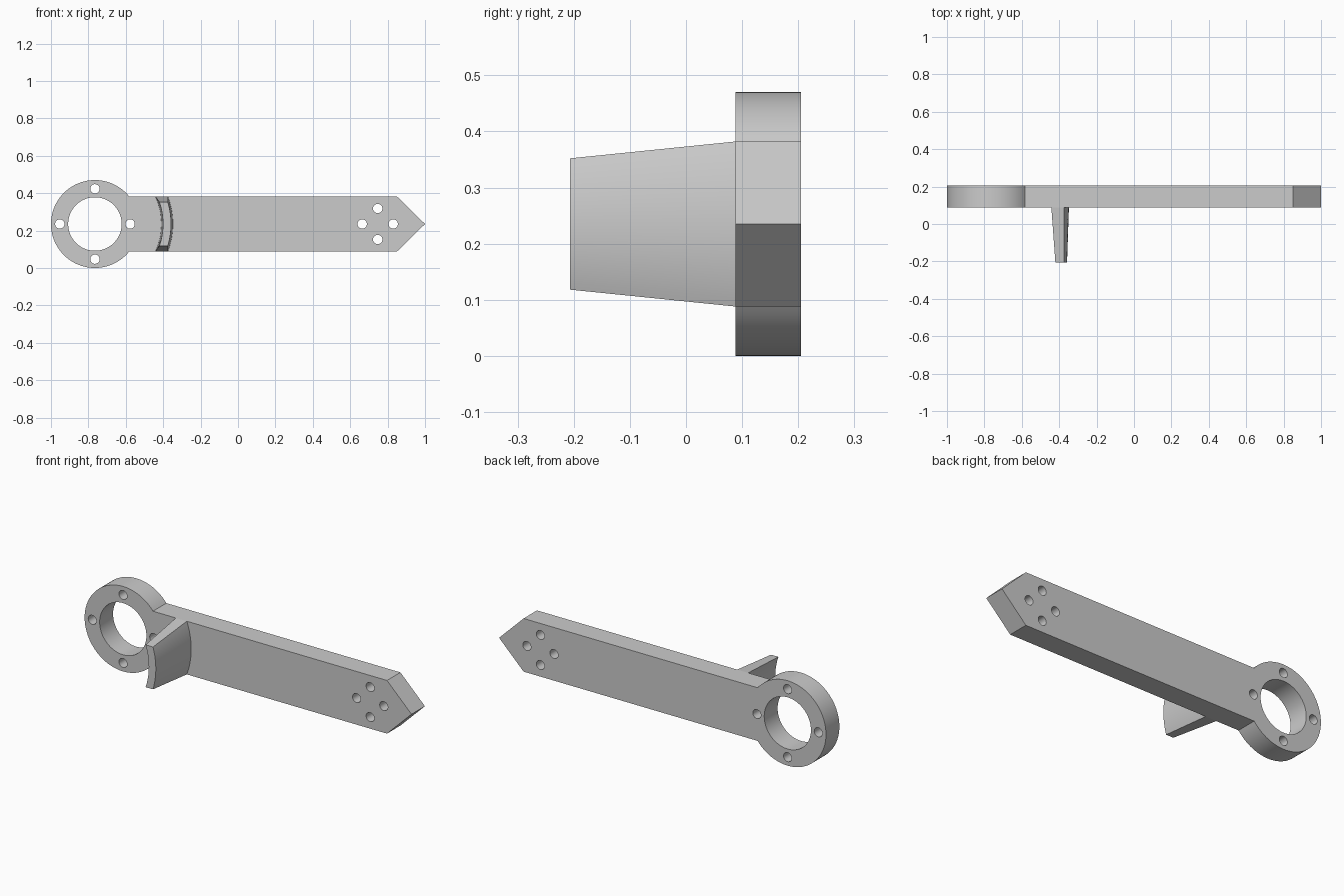
import bpy, bmesh, math
from mathutils import Matrix

cube = bpy.data.objects.get("Cube")
if cube:
    bpy.data.objects.remove(cube, do_unlink=True)

grey = bpy.data.materials.new("plain_grey")
grey.use_nodes = True
COLOUR = (0.6, 0.6, 0.6, 1)
grey.diffuse_color = COLOUR
grey.node_tree.nodes["Principled BSDF"].inputs["Base Color"].default_value = COLOUR

CX, CZ = -0.765, 0.235          # ring centre
RING_R, BORE_R, HOLE_R = 0.235, 0.143, 0.025
HALF = 0.147                    # half height of the bar
FRONT, BACK = 0.088, 0.205
TIP_Y = -0.207


def arc(cx, cz, r, a0, a1, n):
    return [(cx + r * math.cos(a0 + (a1 - a0) * i / n),
             cz + r * math.sin(a0 + (a1 - a0) * i / n)) for i in range(n + 1)]


def circle(cx, cz, r, n):
    return arc(cx, cz, r, 0, math.tau, n)[:-1]


def finish(name, bm):
    bmesh.ops.recalc_face_normals(bm, faces=bm.faces)
    mesh = bpy.data.meshes.new(name)
    bm.to_mesh(mesh)
    bm.free()
    mesh.materials.clear()
    mesh.materials.append(grey)
    obj = bpy.data.objects.new(name, mesh)
    bpy.context.collection.objects.link(obj)
    bpy.ops.object.select_all(action="DESELECT")
    obj.select_set(True)
    bpy.context.view_layer.objects.active = obj
    bpy.ops.object.shade_smooth_by_angle(angle=math.radians(30))


# Arm plate: ring, bar and pointed end as one outline, with the holes cut out
a = math.asin(HALF / RING_R)
outline = arc(CX, CZ, RING_R, a, math.tau - a, 72)
outline += [(0.85, CZ - HALF), (1, CZ), (0.85, CZ + HALF)]
loops = [outline, circle(CX, CZ, BORE_R, 72)]
for cx, reach in ((CX, 0.188), (0.747, 0.083)):
    for k in range(4):
        t = k * math.pi / 2
        loops.append(circle(cx + reach * math.cos(t), CZ + reach * math.sin(t), HOLE_R, 24))

curve = bpy.data.curves.new("arm_profile", "CURVE")
curve.dimensions = "2D"
curve.fill_mode = "BOTH"
curve.extrude = (BACK - FRONT) / 2
for pts in loops:
    spline = curve.splines.new("POLY")
    spline.points.add(len(pts) - 1)
    for p, (x, z) in zip(spline.points, pts):
        p.co = (x, z, 0, 1)
    spline.use_cyclic_u = True
helper = bpy.data.objects.new("arm_profile", curve)
bpy.context.collection.objects.link(helper)
bpy.context.view_layer.update()
filled = helper.evaluated_get(bpy.context.evaluated_depsgraph_get()).to_mesh()
bm = bmesh.new()
bm.from_mesh(filled)
bpy.data.objects.remove(helper, do_unlink=True)
bmesh.ops.remove_doubles(bm, verts=bm.verts, dist=0.0001)
bm.transform(Matrix.Translation((0, (FRONT + BACK) / 2, 0)) @ Matrix.Rotation(math.pi / 2, 4, "X"))
finish("arm_plate", bm)

# Curved tapering fin, concentric with the ring
bm = bmesh.new()
N = 20


def section(y, half, inner, outer):
    pts = []
    for r, s in ((inner, 1), (outer, -1)):
        t = math.asin(half / r) * s
        pts += arc(CX, CZ, r, -t, t, N)
    return [bm.verts.new((x, y, z)) for x, z in pts]


base = section(FRONT, HALF, 0.355, 0.417)
tip = section(TIP_Y, 0.117, 0.364, 0.407)
count = len(base)
for i in range(count):
    j = (i + 1) % count
    bm.faces.new((base[i], base[j], tip[j], tip[i]))
for i in range(N):
    bm.faces.new((tip[i], tip[i + 1], tip[count - 2 - i], tip[count - 1 - i]))
finish("curved_fin", bm)
